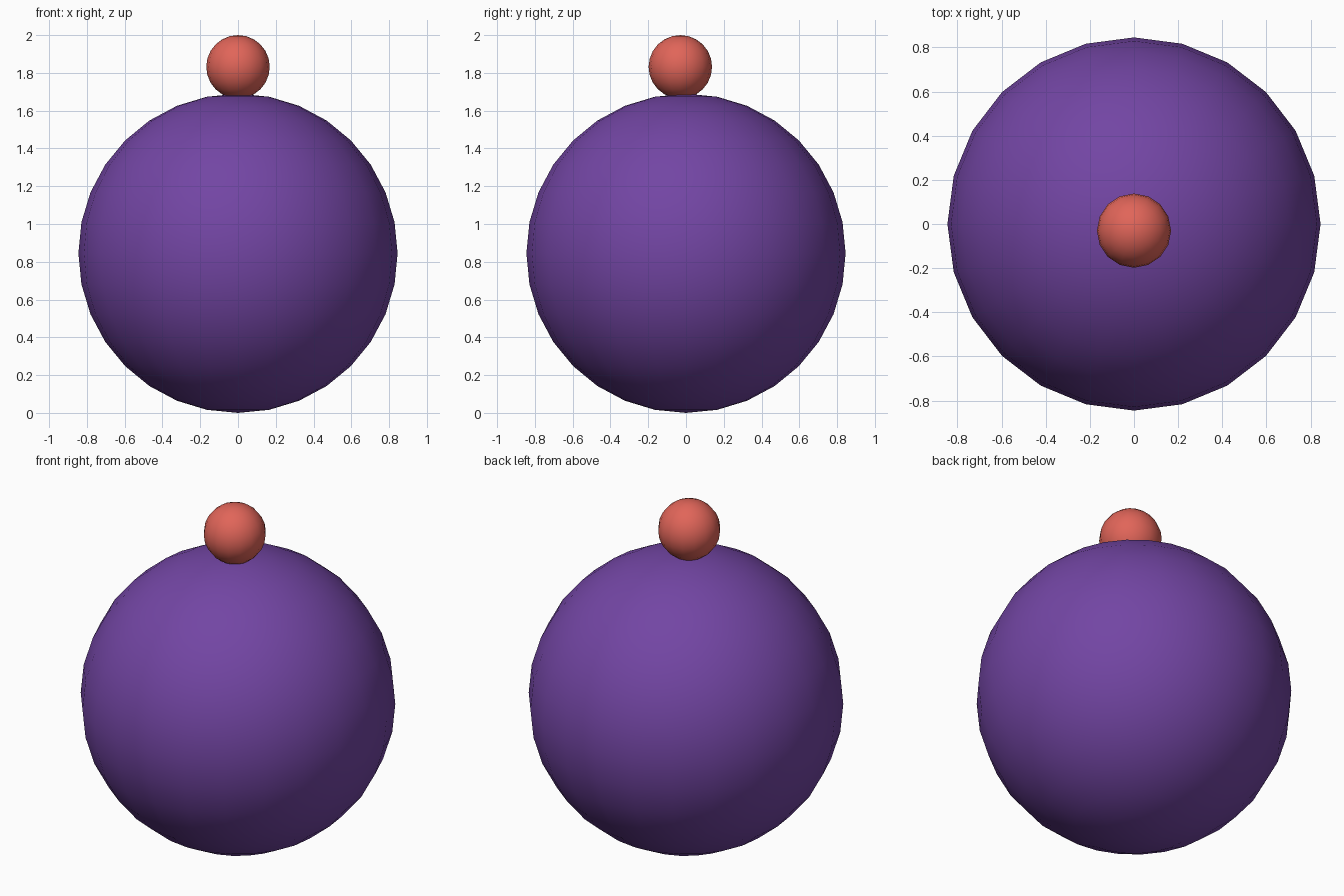
import bpy

if "Cube" in bpy.data.objects:
    bpy.data.objects.remove(bpy.data.objects["Cube"])


def ball(name, radius, location, segments, rings, color):
    bpy.ops.mesh.primitive_uv_sphere_add(
        segments=segments, ring_count=rings, radius=radius, location=location)
    obj = bpy.context.object
    obj.name = name
    bpy.ops.object.shade_smooth()
    mat = bpy.data.materials.new(name + "_color")
    mat.diffuse_color = (*color, 1)
    mat.use_nodes = True
    mat.node_tree.nodes["Principled BSDF"].inputs["Base Color"].default_value = mat.diffuse_color
    obj.data.materials.append(mat)
    return obj


R = 0.845   # large body radius
r = 0.168   # small knob radius

# Large round body standing on the ground
ball("body", R, (0, 0, R), 24, 16, (0.17, 0.06, 0.37))

# Small knob on top, slightly towards the front
ball("top_knob", r, (0, -0.03, 2 - r), 16, 12, (0.75, 0.13, 0.10))
